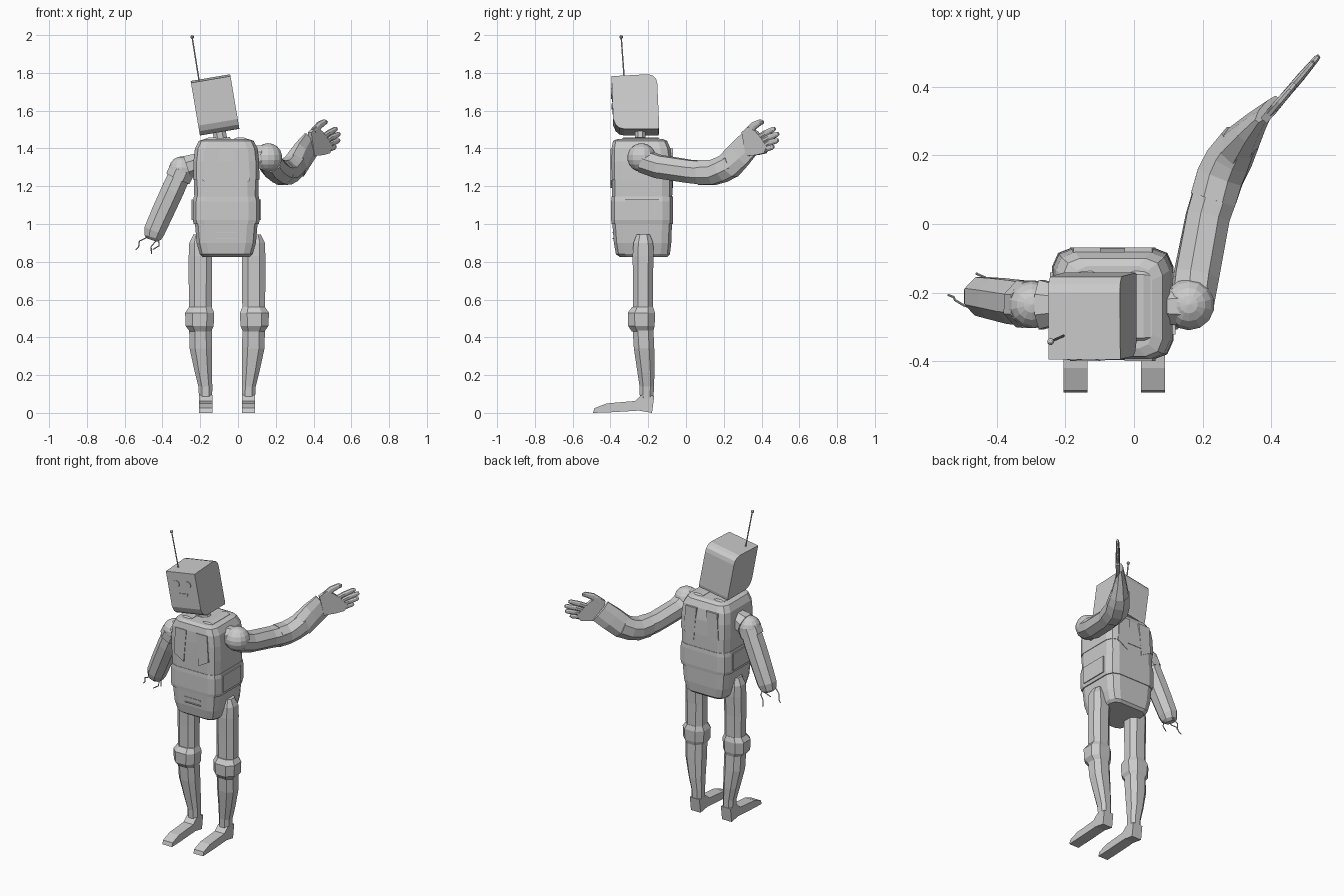
import bpy, bmesh
from math import sin, cos, pi, radians
from mathutils import Vector, Matrix

CX, CY = -0.062, -0.232   # body axis


def finish(name, bm):
    bmesh.ops.recalc_face_normals(bm, faces=bm.faces[:])
    me = bpy.data.meshes.new(name)
    bm.to_mesh(me)
    bm.free()
    ob = bpy.data.objects.new(name, me)
    bpy.context.collection.objects.link(ob)
    return ob


def loft(name, secs, ref=(1, 0, 0), k=0.42, m=2, axis=None):
    """Skin rounded-rectangle sections (x, y, z, half a, half b)."""
    unit = []
    for q, (sx, sy) in enumerate([(1, 1), (-1, 1), (-1, -1), (1, -1)]):
        for j in range(m):
            t = (q + j / (m - 1)) * pi / 2
            unit.append((sx * k + (1 - k) * cos(t), sy * k + (1 - k) * sin(t)))
    bm = bmesh.new()
    rings = []
    for i, (x, y, z, a, b) in enumerate(secs):
        p = Vector(secs[max(i - 1, 0)][:3])
        n = Vector(secs[min(i + 1, len(secs) - 1)][:3])
        t = Vector(axis) if axis else (n - p).normalized()
        side = Vector(ref)
        side = (side - t * side.dot(t)).normalized()
        up = t.cross(side)
        rings.append([bm.verts.new(Vector((x, y, z)) + side * (a * u) + up * (b * v)) for u, v in unit])
    n = len(unit)
    for r0, r1 in zip(rings, rings[1:]):
        for j in range(n):
            bm.faces.new((r0[j], r0[(j + 1) % n], r1[(j + 1) % n], r1[j]))
    bm.faces.new(rings[0])
    bm.faces.new(rings[-1])
    return finish(name, bm)


def stack(name, cx, secs, **kw):
    """Vertical loft from (z, half x, half y, centre y)."""
    return loft(name, [(cx, cy, z, a, b) for z, a, b, cy in secs], axis=(0, 0, 1), **kw)


def prism(name, pts, origin, u, v, w, thick):
    """Extrude a flat outline in the u-v plane, centred along w."""
    o, u, v, w = map(Vector, (origin, u, v, w))
    bm = bmesh.new()
    a, b = [[bm.verts.new(o + u * p + v * q + w * (s * thick / 2)) for p, q in pts] for s in (-1, 1)]
    n = len(pts)
    for j in range(n):
        bm.faces.new((a[j], a[(j + 1) % n], b[(j + 1) % n], b[j]))
    bm.faces.new(a)
    bm.faces.new(b)
    return finish(name, bm)


def ball(name, c, r, seg=14):
    bm = bmesh.new()
    bmesh.ops.create_uvsphere(bm, u_segments=seg, v_segments=seg * 2 // 3, radius=r,
                              matrix=Matrix.Translation(c))
    return finish(name, bm)


def wire(name, pts, r=0.003):
    return loft(name, [(*p, r, r) for p in pts], ref=(0.1, 1, 0.05))


# torso shells
T = dict(k=0.66, m=3)
stack("pelvis", CX, [(0.825, 0.125, 0.125, -0.225), (0.84, 0.14, 0.143, -0.228),
                     (0.90, 0.157, 0.152, -0.23), (1.005, 0.166, 0.158, CY)], **T)
stack("belt", CX, [(1.0, 0.172, 0.162, CY), (1.02, 0.177, 0.164, CY),
                   (1.12, 0.177, 0.164, CY), (1.145, 0.172, 0.162, CY)], **T)
stack("waist", CX, [(1.13, 0.169, 0.159, CY), (1.25, 0.172, 0.160, CY)], **T)
stack("chest", CX, [(1.235, 0.175, 0.163, CY), (1.33, 0.174, 0.162, -0.234), (1.40, 0.166, 0.156, -0.238),
                    (1.44, 0.145, 0.143, -0.243), (1.45, 0.115, 0.120, -0.243)], **T)
for s, side in ((1, "right"), (-1, "left")):
    # raised chest and back plates, belt side pads
    outline = [(s * x, z) for x, z in [(0.035, 1.40), (0.115, 1.40), (0.125, 1.23), (0.055, 1.19)]]
    prism(side + "_chest_plate", outline, (CX, -0.392, 0), (1, 0, 0), (0, 0, 1), (0, 1, 0), 0.014)
    prism(side + "_back_plate", outline, (CX, -0.076, 0), (1, 0, 0), (0, 0, 1), (0, 1, 0), 0.014)
    prism(side + "_belt_pad", [(-0.09, 1.02), (0.09, 1.02), (0.09, 1.13), (-0.09, 1.13)],
          (CX + s * 0.176, CY, 0), (0, 1, 0), (0, 0, 1), (1, 0, 0), 0.014)
    # collar straps
    loft(side + "_strap", [(CX + s * 0.08, -0.37, 1.40, 0.035, 0.012), (CX + s * 0.075, -0.33, 1.447, 0.035, 0.012),
                           (CX + s * 0.075, -0.15, 1.447, 0.035, 0.012), (CX + s * 0.08, -0.10, 1.40, 0.035, 0.012)])
for z in (0.92, 0.952):
    prism("pelvis_slot", [(-0.055, z), (0.06, z), (0.06, z + 0.006), (-0.055, z + 0.006)],
          (CX, -0.386, 0), (1, 0, 0), (0, 0, 1), (0, 1, 0), 0.008)

# neck
loft("neck", [(-0.085, -0.243, 1.41, 0.035, 0.028), (-0.105, -0.243, 1.52, 0.035, 0.028)])
loft("neck_collar", [(-0.085, -0.243, 1.43, 0.055, 0.045), (-0.088, -0.243, 1.455, 0.045, 0.038)])

# head: side profile extruded across, tilted
tl = radians(9.6)
HU, HV, HW = Vector((0, 1, 0)), Vector((-sin(tl), -0.04, cos(tl))), Vector((cos(tl), 0, sin(tl)))
HO = Vector((-0.121, -0.269, 1.627))
prof = [(-0.12, 0.14), (0.075, 0.15), (0.10, 0.143), (0.116, 0.125), (0.121, 0.10), (0.122, -0.125),
        (0.118, -0.143), (-0.065, -0.143), (-0.09, -0.137), (-0.108, -0.12), (-0.12, -0.09)]
prism("head", prof, HO, HU, HV, HW, 0.212)
face = HO - HU * 0.121
for s in (-1, 1):
    prism("eye", [(s * 0.042 + 0.022 * cos(i * pi / 6), 0.065 + 0.022 * sin(i * pi / 6)) for i in range(12)],
          face, HW, HV, HU, 0.008)
prism("mouth", [(0.03 * cos(pi + i * pi / 8), 0.005 + 0.025 * sin(pi + i * pi / 8)) for i in range(9)],
      face, HW, HV, HU, 0.008)

# antenna
wire("antenna", [(-0.203, -0.325, 1.74), (-0.243, -0.343, 1.99)], 0.0035)
ball("antenna_tip", (-0.243, -0.343, 1.99), 0.01, 9)

# legs and feet
for s, side in ((1, "right"), (-1, "left")):
    def leg(part, secs):
        loft(side + part, [(-0.058 + s * d, cy, z, a, b) for z, d, a, b, cy in secs], axis=(0, 0, 1), k=0.5)
    leg("_thigh", [(0.54, 0.141, 0.060, 0.052, -0.228), (0.70, 0.141, 0.062, 0.052, -0.228),
                   (0.83, 0.141, 0.062, 0.056, -0.227), (0.90, 0.146, 0.054, 0.052, -0.226),
                   (0.945, 0.150, 0.028, 0.035, -0.226)])
    leg("_knee", [(0.43, 0.141, 0.056, 0.056, -0.23), (0.46, 0.145, 0.074, 0.070, -0.236),
                  (0.53, 0.145, 0.077, 0.072, -0.236), (0.56, 0.141, 0.060, 0.056, -0.23)])
    leg("_shin", [(0.06, 0.113, 0.034, 0.036, -0.208), (0.14, 0.115, 0.037, 0.038, -0.208),
                  (0.22, 0.126, 0.046, 0.046, -0.212), (0.34, 0.139, 0.059, 0.054, -0.222),
                  (0.45, 0.141, 0.060, 0.055, -0.228)])
    prism(side + "_foot", [(-0.18, 0.0), (-0.168, 0.09), (-0.235, 0.095), (-0.27, 0.063), (-0.42, 0.05),
                           (-0.485, 0.025), (-0.492, 0.0), (-0.40, 0.003), (-0.25, 0.012)],
          (-0.058 + s * 0.113, 0, 0), (0, 1, 0), (0, 0, 1), (1, 0, 0), 0.07)

# broken arm with loose wires
loft("left_shoulder", [(-0.21, -0.235, 1.32, 0.055, 0.055), (-0.27, -0.235, 1.30, 0.072, 0.062)],
     ref=(0, 1, 0))
ball("left_shoulder_ball", (-0.298, -0.235, 1.288), 0.070)
loft("left_sleeve_band", [(-0.297, -0.235, 1.285, 0.068, 0.068), (-0.318, -0.233, 1.24, 0.068, 0.068)],
     ref=(0, 1, 0))
loft("left_arm_stump", [(-0.305, -0.233, 1.27, 0.062, 0.058), (-0.345, -0.228, 1.18, 0.064, 0.060),
                        (-0.40, -0.218, 1.06, 0.060, 0.059), (-0.442, -0.211, 0.965, 0.056, 0.056),
                        (-0.452, -0.21, 0.93, 0.046, 0.046), (-0.457, -0.21, 0.915, 0.028, 0.030)],
     ref=(0, 1, 0))
wire("loose_wire", [(-0.47, -0.245, 0.94), (-0.495, -0.238, 0.922), (-0.522, -0.222, 0.91),
                    (-0.526, -0.213, 0.88), (-0.542, -0.207, 0.863)])
wire("loose_wire", [(-0.44, -0.18, 0.94), (-0.435, -0.155, 0.91), (-0.46, -0.145, 0.88), (-0.458, -0.145, 0.84)])
wire("loose_wire", [(-0.445, -0.225, 0.93), (-0.42, -0.22, 0.91), (-0.418, -0.23, 0.885), (-0.45, -0.24, 0.865)])

# raised arm
R = (0.76, -0.65, 0)
loft("right_shoulder", [(0.08, -0.24, 1.36, 0.05, 0.055), (0.16, -0.24, 1.35, 0.06, 0.07)], ref=(0, 1, 0))
ball("right_shoulder_ball", (0.16, -0.235, 1.352), 0.076)
loft("right_upper_arm", [(0.168, -0.23, 1.335, 0.062, 0.060), (0.182, -0.15, 1.305, 0.064, 0.060),
                         (0.215, 0.02, 1.278, 0.063, 0.060), (0.238, 0.09, 1.272, 0.065, 0.062)], ref=R)
loft("right_forearm", [(0.23, 0.07, 1.273, 0.067, 0.065), (0.252, 0.14, 1.272, 0.068, 0.065),
                       (0.278, 0.19, 1.288, 0.066, 0.066), (0.31, 0.245, 1.318, 0.055, 0.067)], ref=R)
loft("right_cuff", [(0.30, 0.225, 1.305, 0.056, 0.071), (0.345, 0.285, 1.37, 0.034, 0.074),
                    (0.388, 0.335, 1.425, 0.016, 0.072)], ref=R)


def hand(y, z, a, b):
    return (0.333 + (y - 0.248) * 0.849, y, z, a, b)


prism("right_palm", [(0.07, 1.485), (0.115, 1.515), (0.165, 1.49), (0.205, 1.455), (0.245, 1.41),
                     (0.225, 1.375), (0.17, 1.365), (0.10, 1.36)],
      (0.333, 0.248, 0), (0.647, 0.762, 0), (0, 0, 1), R, 0.024)
loft("right_thumb", [hand(0.33, 1.485, 0.013, 0.024), hand(0.362, 1.522, 0.012, 0.020),
                     hand(0.395, 1.54, 0.010, 0.015), hand(0.408, 1.538, 0.008, 0.009)], ref=R)
for i, (y0, z0, y1, z1) in enumerate([(0.375, 1.452, 0.472, 1.505), (0.392, 1.432, 0.490, 1.478),
                                      (0.400, 1.410, 0.488, 1.445), (0.400, 1.388, 0.465, 1.410)]):
    ym, zm = (y0 + y1) / 2, (z0 + z1) / 2
    loft("right_finger_%d" % (i + 1), [hand(y0, z0, 0.012, 0.016), hand(ym, zm + 0.003, 0.011, 0.016),
                                       hand(y1 - 0.01, z1 - 0.004, 0.009, 0.013), hand(y1, z1, 0.006, 0.008)], ref=R)
